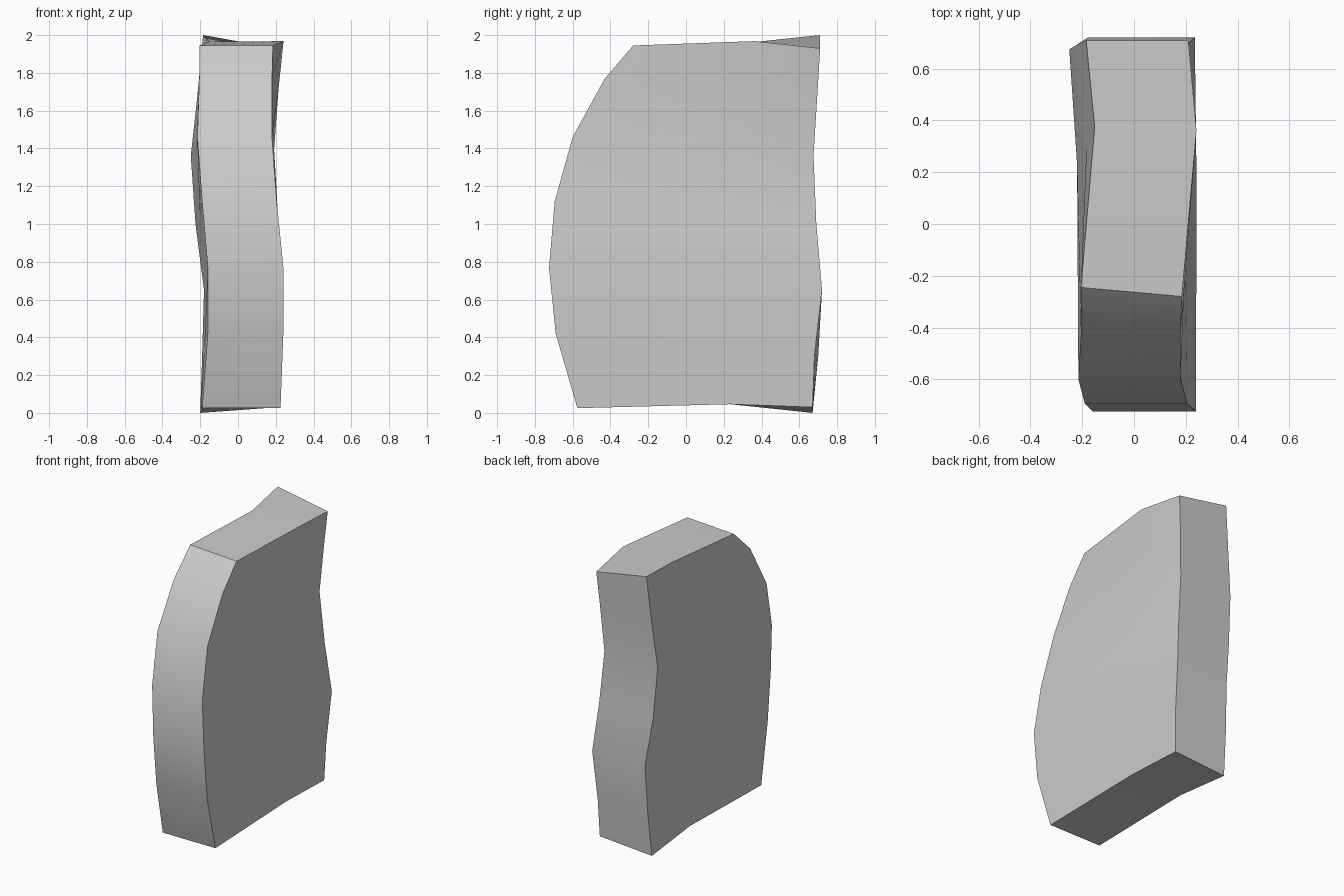
import bpy
import bmesh
import math
from mathutils import Vector

default_cube = bpy.data.objects.get("Cube")
if default_cube:
    bpy.data.objects.remove(default_cube, do_unlink=True)

# Plain grey stone
stone = bpy.data.materials.new("stone grey")
stone.use_nodes = True
grey = (0.6, 0.6, 0.6, 1)
stone.diffuse_color = grey
stone.node_tree.nodes["Principled BSDF"].inputs["Base Color"].default_value = grey

# Front and back rims from bottom to top: y, z, x of the right side, x of the left side
front_rim = [
    (-.575, .025, -.19, .225), (-.69, .42, -.16, .24), (-.725, .77, -.16, .24),
    (-.695, 1.12, -.19, .205), (-.6, 1.46, -.215, .18), (-.43, 1.77, -.205, .18),
    (-.265, 1.945, -.205, .185)]
back_rim = [
    (.67, .015, -.2, .21), (.7, .3, -.19, .22), (.72, .65, -.18, .235),
    (.69, 1.0, -.225, .2), (.675, 1.36, -.25, .17), (.695, 1.68, -.215, .19),
    (.71, 1.965, -.185, .21)]
rows = len(front_rim)
top = rows - 1


def side_column(rim, side):
    """Points up one edge of a rim; side 0 is right, 1 is left."""
    return [Vector((p[2 + side], p[0], p[1])) for p in rim]


def middle_column(front, back):
    """Points up the middle of a broad side, bowed towards the left at the top."""
    column = []
    for i, (a, b) in enumerate(zip(front, back)):
        point = a.lerp(b, 0.65)
        point.x += 0.04 * (i / top) ** 2
        column.append(point)
    return column


# Two broad sides, each with a front, middle and back column
right_front, left_front = side_column(front_rim, 0), side_column(front_rim, 1)
right_back, left_back = side_column(back_rim, 0), side_column(back_rim, 1)

# Tilt the top and bottom rims so that the slab looks roughly hewn
right_back[top].z += 0.035
left_back[top].z -= 0.035
right_front[top].y += 0.02
left_front[top].y -= 0.015
right_back[0].z -= 0.015
left_back[0].z += 0.015
left_back[1].y -= 0.02
right_middle = middle_column(right_front, right_back)
left_middle = middle_column(left_front, left_back)
for middle in (right_middle, left_middle):
    middle[0].z = 0.046
left_middle[top].z = 1.968
right_middle[top].z = 1.965

# Columns ordered round the slab
columns = [right_front, left_front, left_middle, left_back, right_back, right_middle]
bm = bmesh.new()
grid = [[bm.verts.new(p) for p in column] for column in columns]
for c, column in enumerate(grid):
    following = grid[(c + 1) % len(grid)]
    for i in range(top):
        bm.faces.new((column[i], following[i], following[i + 1], column[i + 1]))

# Top and bottom, each a front and a back panel
for level in (0, top):
    rf, lf, lm, lb, rb, rm = [column[level] for column in grid]
    bm.faces.new((rf, lf, lm, rm))
    bm.faces.new((rm, lm, lb, rb))
bmesh.ops.recalc_face_normals(bm, faces=bm.faces)

mesh = bpy.data.meshes.new("stone_slab")
bm.to_mesh(mesh)
bm.free()
mesh.materials.append(stone)
slab = bpy.data.objects.new("stone_slab", mesh)
bpy.context.collection.objects.link(slab)

# Smooth faces with crisp rims
bpy.ops.object.select_all(action='DESELECT')
slab.select_set(True)
bpy.context.view_layer.objects.active = slab
bpy.ops.object.shade_smooth_by_angle(angle=math.radians(35))
